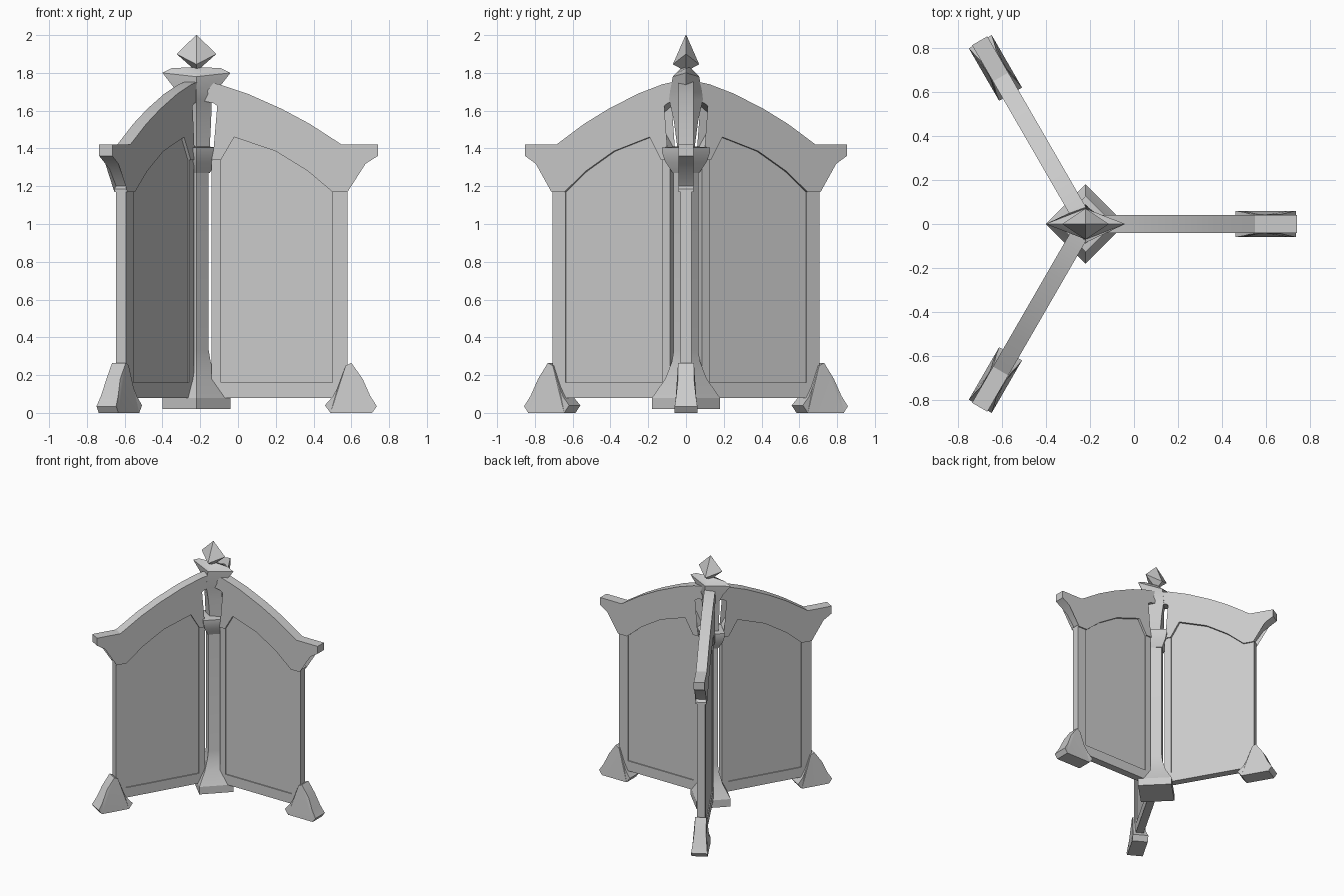
import bpy, bmesh, math
from mathutils import Matrix

cube = bpy.data.objects.get("Cube")
if cube:
    bpy.data.objects.remove(cube, do_unlink=True)

mat = bpy.data.materials.new("plain grey")
mat.use_nodes = True
grey = (0.6, 0.6, 0.6, 1)
mat.diffuse_color = grey
mat.node_tree.nodes["Principled BSDF"].inputs["Base Color"].default_value = grey

CENTRE = Matrix.Translation((-0.22, 0, 0))


def finish(name, bm, matrix=CENTRE, smooth=25):
    bmesh.ops.recalc_face_normals(bm, faces=bm.faces)
    mesh = bpy.data.meshes.new(name)
    bm.to_mesh(mesh)
    bm.free()
    mesh.materials.append(mat)
    obj = bpy.data.objects.new(name, mesh)
    bpy.context.collection.objects.link(obj)
    obj.matrix_world = matrix
    bpy.ops.object.select_all(action='DESELECT')
    obj.select_set(True)
    bpy.context.view_layer.objects.active = obj
    bpy.ops.object.shade_smooth_by_angle(angle=math.radians(smooth))


def plate(name, outline, half, matrix):
    """Outline in (radius, z), with a half thickness that may depend on z."""
    width = half if callable(half) else lambda z: half
    bm = bmesh.new()
    sides = [[bm.verts.new((r, s * width(z), z)) for r, z in outline] for s in (-1, 1)]
    for side in sides:
        bm.faces.new(side)
    a, b = sides
    for i in range(len(a)):
        j = (i + 1) % len(a)
        bm.faces.new((a[i], a[j], b[j], b[i]))
    bmesh.ops.triangulate(bm, faces=[f for f in bm.faces if len(f.verts) > 4])
    finish(name, bm, matrix)


def diamond_loft(name, rings):
    """Four-cornered rings: x radius, x corner z, y radius, y corner z."""
    bm = bmesh.new()
    loops = [[bm.verts.new(p) for p in ((rx, 0, zx), (0, ry, zy), (-rx, 0, zx), (0, -ry, zy))]
             for rx, zx, ry, zy in rings]
    for a, b in zip(loops, loops[1:]):
        for i in range(4):
            j = (i + 1) % 4
            bm.faces.new((a[i], a[j], b[j], b[i]))
    bm.faces.new(loops[0])
    bm.faces.new(loops[-1])
    finish(name, bm)


def even(profile):
    return [(r, z, r, z) for r, z in profile]


def box(r0, r1, z0, z1):
    return [(r0, z0), (r1, z0), (r1, z1), (r0, z1)]


# Shared edge between the arched crest and the panel
arch = [(0.72, 1.17), (0.59, 1.28), (0.42, 1.385), (0.20, 1.46), (0.13, 1.34)]

crest = ([(0.04, 1.65), (0.04, 1.755), (0.12, 1.74), (0.27, 1.69), (0.45, 1.61),
          (0.60, 1.53), (0.77, 1.42), (0.96, 1.42), (0.96, 1.36), (0.85, 1.29),
          (0.78, 1.20), (0.80, 1.185), (0.80, 1.17)] + arch +
         [(0.08, 1.34), (0.09, 1.39), (0.18, 1.53), (0.17, 1.58), (0.09, 1.64)])

foot = [(0.71, 0), (0.93, 0), (0.955, 0.035), (0.92, 0.09), (0.88, 0.18), (0.82, 0.265),
        (0.79, 0.25), (0.75, 0.14), (0.72, 0.085), (0.68, 0.04)]


def foot_width(z):
    return 0.06 - 0.018 * min(1, max(0, (z - 0.04) / 0.12))


# Three wings around the central post
for label, degrees in (("left", 0), ("back", 120), ("front", 240)):
    m = CENTRE @ Matrix.Rotation(math.radians(degrees), 4, 'Z')
    plate(label + "_crest", crest, 0.04, m)
    plate(label + "_panel", [(0.13, 0.15), (0.72, 0.15)] + arch, 0.022, m)
    plate(label + "_inner_stile", box(0.08, 0.13, 0.08, 1.34), 0.03, m)
    plate(label + "_outer_stile", box(0.72, 0.80, 0.08, 1.18), 0.03, m)
    plate(label + "_bottom_rail", box(0.08, 0.80, 0.08, 0.16), 0.03, m)
    plate(label + "_foot", foot, foot_width, m)

# Central post with flared base
diamond_loft("central_post", even([(0.18, 0.02), (0.18, 0.08), (0.11, 0.18),
                                   (0.075, 0.27), (0.065, 0.33), (0.065, 1.3)]))

# Cup-shaped collar
diamond_loft("collar", even([(0.07, 1.27), (0.11, 1.33), (0.127, 1.38),
                             (0.127, 1.405), (0.06, 1.41)]))

# Neck flaring into a crown that is wide left to right
diamond_loft("crown", [(0.07, 1.40, 0.045, 1.40), (0.078, 1.55, 0.065, 1.55),
                       (0.08, 1.65, 0.09, 1.66), (0.11, 1.71, 0.085, 1.70),
                       (0.18, 1.80, 0.07, 1.78), (0.13, 1.825, 0.05, 1.80),
                       (0.02, 1.83, 0.02, 1.83)])

# Pointed finial
diamond_loft("finial", [(0.003, 1.81, 0.003, 1.81), (0.105, 1.90, 0.07, 1.845),
                        (0.002, 2.0, 0.002, 2.0)])
